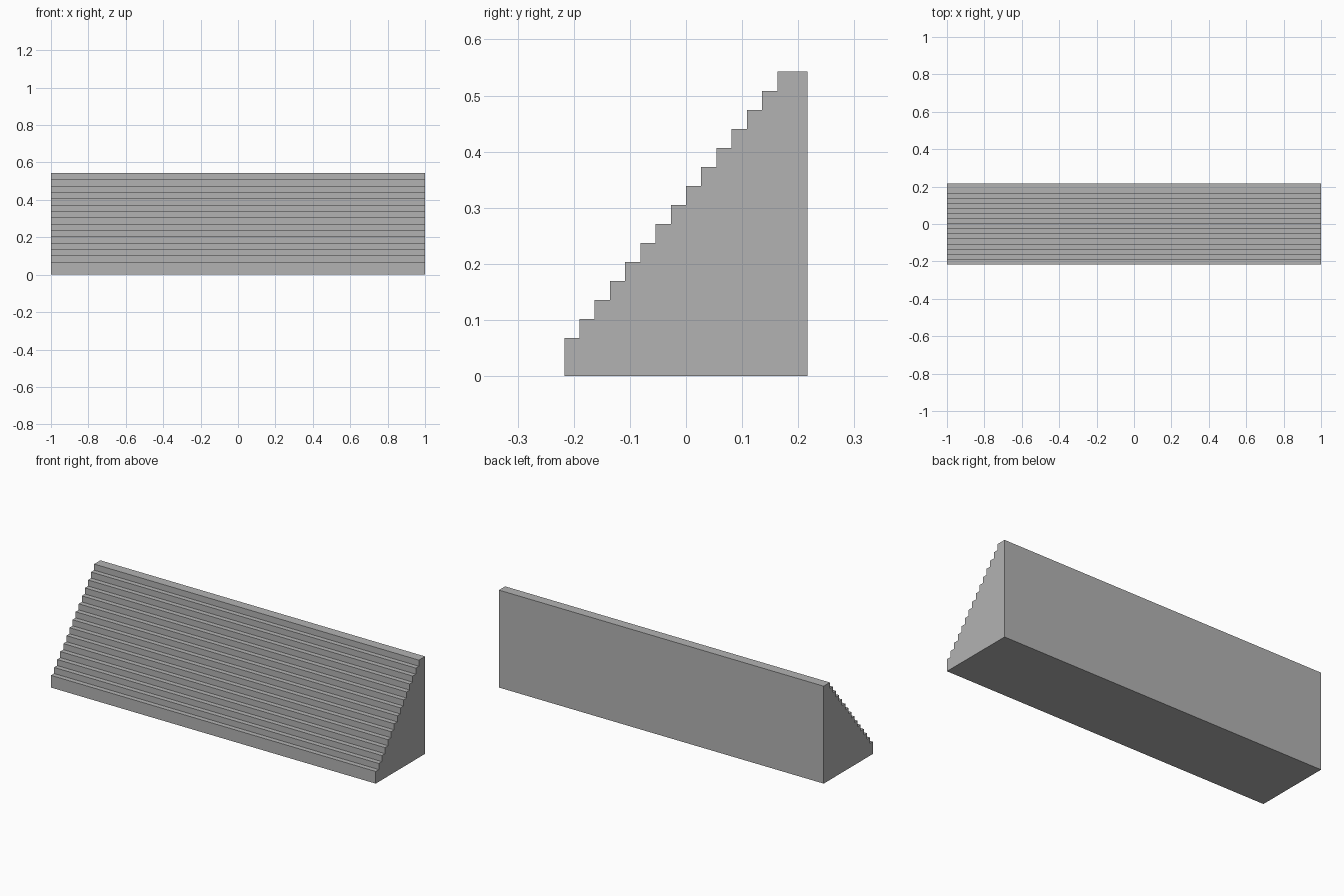
import bpy
import bmesh

cube = bpy.data.objects.get("Cube")
if cube:
    bpy.data.objects.remove(cube, do_unlink=True)

# One grey stone material
GREY = (0.45, 0.45, 0.45, 1.0)
stone = bpy.data.materials.new("grey stone")
stone.use_nodes = True
stone.diffuse_color = GREY
stone.node_tree.nodes["Principled BSDF"].inputs["Base Color"].default_value = GREY

LENGTH = 2.0
STEPS = 15
RISE = LENGTH / 59
TREAD = RISE * 0.8
BACK = TREAD * (STEPS + 1) / 2    # half of the full depth

# Side profile: the first riser and the top landing are double size
profile = [(BACK, 0.0), (-BACK, 0.0)]
for i in range(STEPS):
    height = RISE * (i + 2)
    front = -BACK + TREAD * i
    rear = front + TREAD if i < STEPS - 1 else BACK
    profile += [(front, height), (rear, height)]

# Extrude the profile along the width of the staircase
bm = bmesh.new()
side = bm.faces.new([bm.verts.new((-LENGTH / 2, y, z)) for y, z in profile])
extruded = bmesh.ops.extrude_face_region(bm, geom=[side], use_keep_orig=True)
moved = [v for v in extruded["geom"] if isinstance(v, bmesh.types.BMVert)]
bmesh.ops.translate(bm, verts=moved, vec=(LENGTH, 0, 0))
bmesh.ops.recalc_face_normals(bm, faces=bm.faces)

mesh = bpy.data.meshes.new("wide_staircase")
bm.to_mesh(mesh)
bm.free()
mesh.materials.append(stone)
staircase = bpy.data.objects.new("wide_staircase", mesh)
bpy.context.collection.objects.link(staircase)
